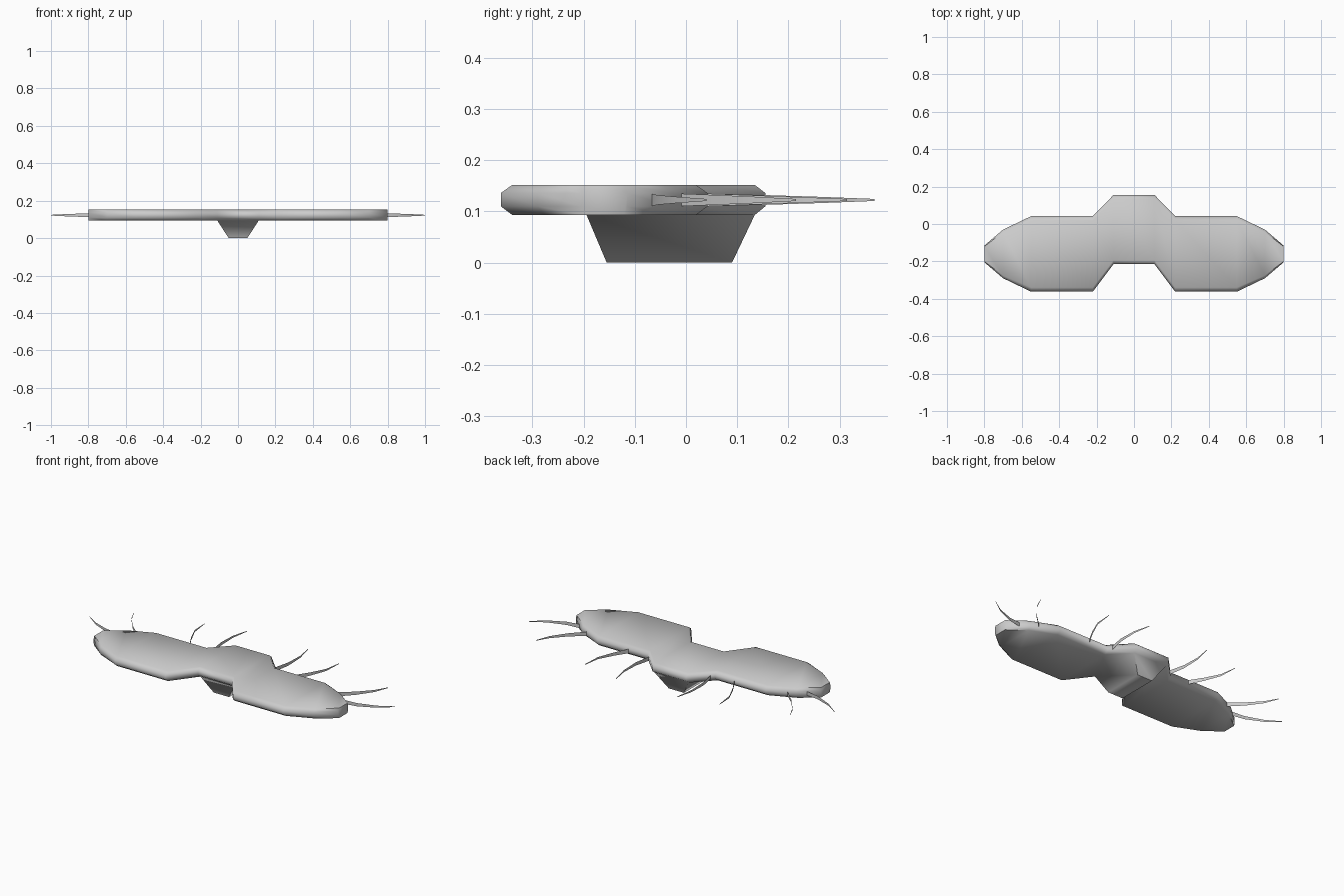
import bpy, bmesh, math

if "Cube" in bpy.data.objects:
    bpy.data.objects.remove(bpy.data.objects["Cube"])

Z_LOW, Z_HIGH = 0.093, 0.152


def finish(name, bm, angle):
    mesh = bpy.data.meshes.new(name)
    bm.to_mesh(mesh)
    bm.free()
    obj = bpy.data.objects.new(name, mesh)
    bpy.context.collection.objects.link(obj)
    bpy.ops.object.select_all(action='DESELECT')
    obj.select_set(True)
    bpy.context.view_layer.objects.active = obj
    bpy.ops.object.shade_smooth_by_angle(angle=math.radians(angle))
    return obj


# Body: chamfered sections (x, front y, back y) lofted from left tip to right tip
half = [(0.11, -0.215, 0.155), (0.22, -0.362, 0.042), (0.55, -0.362, 0.042),
        (0.70, -0.29, -0.03), (0.80, -0.205, -0.115)]
stations = [(-x, f, b) for x, f, b in reversed(half)] + half

bm = bmesh.new()
rings = []
for x, f, b in stations:
    c = 0.056 * (b - f)
    section = [(f + c, Z_LOW), (b - c, Z_LOW), (b, 0.110), (b, 0.136),
               (b - c, Z_HIGH), (f + c, Z_HIGH), (f, 0.136), (f, 0.110)]
    rings.append([bm.verts.new((x, y, z)) for y, z in section])
bottom = None
for k, (r, s) in enumerate(zip(rings, rings[1:])):
    for i in range(8):
        j = (i + 1) % 8
        face = bm.faces.new((r[i], r[j], s[j], s[i]))
        if k == 4 and i == 0:
            bottom = face
bm.faces.new(rings[0])
bm.faces.new(rings[-1])

# Foot: the middle underside face drawn down to a smaller base
foot = bmesh.ops.extrude_discrete_faces(bm, faces=[bottom])["faces"][0]
for v in foot.verts:
    v.co.x = math.copysign(0.05, v.co.x)
    v.co.y = -0.155 if v.co.y < 0 else 0.09
    v.co.z = 0
bmesh.ops.recalc_face_normals(bm, faces=bm.faces)
finish("body", bm, 62)

# Bristles: thin upright tapering ribbons, curved in plan, root to tip
paths = {
    "outer_bristle": [(0.72, -0.07), (0.82, -0.056), (0.92, -0.016), (1.0, 0.04)],
    "side_bristle": [(0.65, -0.015), (0.73, 0.06), (0.795, 0.14), (0.83, 0.215)],
    "rear_bristle": [(0.345, 0.04), (0.39, 0.12), (0.43, 0.21), (0.44, 0.315)],
    "inner_bristle": [(0.198, 0.04), (0.221, 0.155), (0.221, 0.265), (0.20, 0.368)],
}
half_heights = [0.0125, 0.0095, 0.006, 0.002]
for name, path in paths.items():
    for side, label in ((1, "right"), (-1, "left")):
        bm = bmesh.new()
        pairs = [[bm.verts.new((side * x, y, 0.1225 + s * h)) for s in (-1, 1)]
                 for (x, y), h in zip(path, half_heights)]
        for (a, b), (c, d) in zip(pairs, pairs[1:]):
            bm.faces.new((a, c, d, b))
        finish(f"{name}_{label}", bm, 60)
